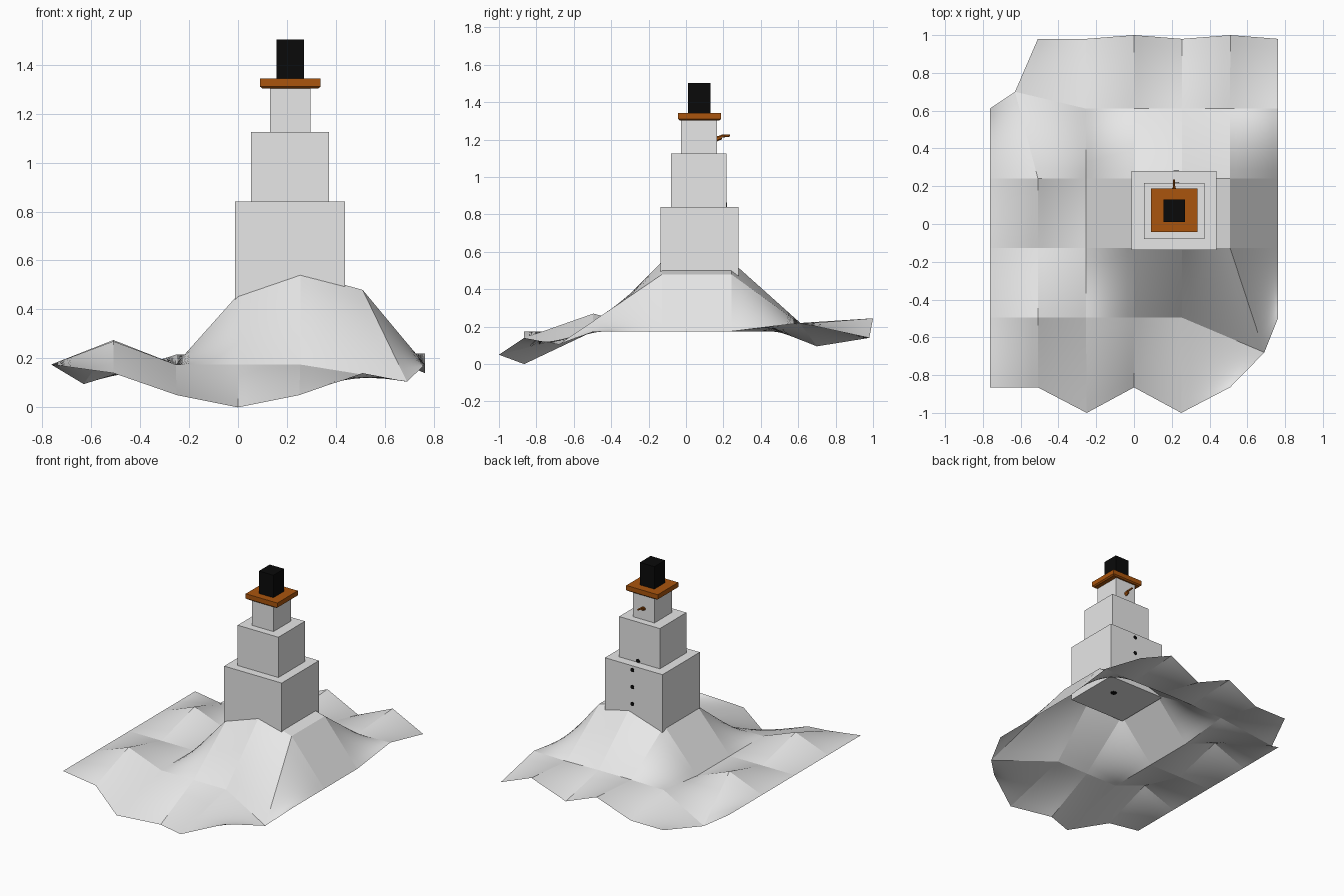
import bpy
import bmesh
from mathutils import Vector

default_cube = bpy.data.objects.get("Cube")
if default_cube:
    bpy.data.objects.remove(default_cube, do_unlink=True)


def make_material(name, colour):
    material = bpy.data.materials.new(name)
    material.use_nodes = True
    material.diffuse_color = (*colour, 1)
    shader = material.node_tree.nodes["Principled BSDF"]
    shader.inputs["Base Color"].default_value = (*colour, 1)
    shader.inputs["Roughness"].default_value = 0.8
    return material


snow = make_material("snow white", (0.8, 0.8, 0.8))
orange = make_material("burnt orange", (0.4, 0.09, 0.004))
black = make_material("coal black", (0.003, 0.003, 0.003))


def finish(bm, name, material):
    mesh = bpy.data.meshes.new(name)
    bm.to_mesh(mesh)
    bm.free()
    mesh.materials.append(material)
    part = bpy.data.objects.new(name, mesh)
    bpy.context.collection.objects.link(part)
    return part


def box(name, low, high, material, bottom_scale=1.0):
    """Box between two corners, with an optional narrower underside."""
    low, high = Vector(low), Vector(high)
    centre, size = (low + high) / 2, high - low
    bm = bmesh.new()
    bmesh.ops.create_cube(bm, size=1)
    for vert in bm.verts:
        if vert.co.z < 0:
            vert.co.x *= bottom_scale
            vert.co.y *= bottom_scale
        vert.co = centre + vert.co * size
    return finish(bm, name, material)


def rod(name, start, end, radius, tip, sides, material):
    """Round bar or cone running from start to end."""
    start, end = Vector(start), Vector(end)
    axis = end - start
    bm = bmesh.new()
    bmesh.ops.create_cone(bm, cap_ends=True, segments=sides,
                          radius1=radius, radius2=tip, depth=axis.length)
    turn = axis.to_track_quat("Z", "Y")
    for vert in bm.verts:
        vert.co = (start + end) / 2 + turn @ vert.co
    return finish(bm, name, material)


# Snowy ground: a coarse height grid, rows from front to back, in hundredths
heights = [
    (17.5, 14, 5, 0, 5, 14, None),
    (17.5, 27, 17.5, 17.5, 17.5, 10.5, 17.5),
    (17.5, 17.5, 17.5, 46, 55, 48, 17.5),
    (17.5, 27.5, 17.5, 46, 55, 48, 17.5),
    (17.5, 9.5, 21.5, 22, 22, 21.5, 22),
    (None, 14, 14, 24.5, 14, 24.5, 14),
]
# Grid points pulled off the regular spacing
moved = {
    (0, 2): (-0.25, -1.0), (0, 4): (0.25, -1.0), (1, 5): (0.69, -0.68),
    (4, 1): (-0.63, 0.70), (5, 3): (0, 1.0), (5, 5): (0.51, 1.0),
}
bm = bmesh.new()
grid = []
for row, line in enumerate(heights):
    verts = []
    for col, height in enumerate(line):
        x, y = moved.get((row, col), (0.2545 * (col - 3), -0.865 + 0.369 * row))
        verts.append(None if height is None else bm.verts.new((x, y, height / 100)))
    grid.append(verts)
for near, far in zip(grid, grid[1:]):
    for col in range(len(near) - 1):
        corners = (near[col], near[col + 1], far[col + 1], far[col])
        if None not in corners:
            bm.faces.new(corners).smooth = True
# Each cell is a softly twisted patch with crisp borders
for edge in bm.edges:
    edge.smooth = False
bmesh.ops.subdivide_edges(bm, edges=bm.edges[:], cuts=7, use_grid_fill=True)
for face in bm.faces:
    face.smooth = True
finish(bm, "snowy_ground", snow)

# Stacked body
box("lower_body", (-0.012, -0.137, 0.43), (0.438, 0.28, 0.84), snow)
box("middle_body", (0.053, -0.08, 0.84), (0.372, 0.217, 1.125), snow)
box("head", (0.13, -0.028, 1.125), (0.297, 0.167, 1.305), snow)

# Hat
box("hat_brim", (0.09, -0.042, 1.31), (0.337, 0.187, 1.343), orange)
box("hat_brim_underside", (0.09, -0.042, 1.302), (0.337, 0.187, 1.31), orange, 0.92)
box("hat_crown", (0.157, 0.01, 1.343), (0.27, 0.13, 1.502), black)

# Nose on the back of the head
rod("nose_base", (0.212, 0.16, 1.203), (0.212, 0.19, 1.213), 0.014, 0.011, 6, orange)
rod("nose_tip", (0.212, 0.185, 1.218), (0.212, 0.235, 1.222), 0.008, 0.006, 6, orange)

# Coal buttons, set nearly flush
for index, (y, z) in enumerate([(0.28, 0.57), (0.28, 0.69), (0.28, 0.81), (0.217, 0.85)]):
    rod(f"button_{index + 1}", (0.224, y - 0.01, z), (0.224, y + 0.002, z),
        0.015, 0.015, 8, black)
rod("button_under_body", (0.28, 0.12, 0.44), (0.28, 0.12, 0.426), 0.022, 0.022, 8, black)
